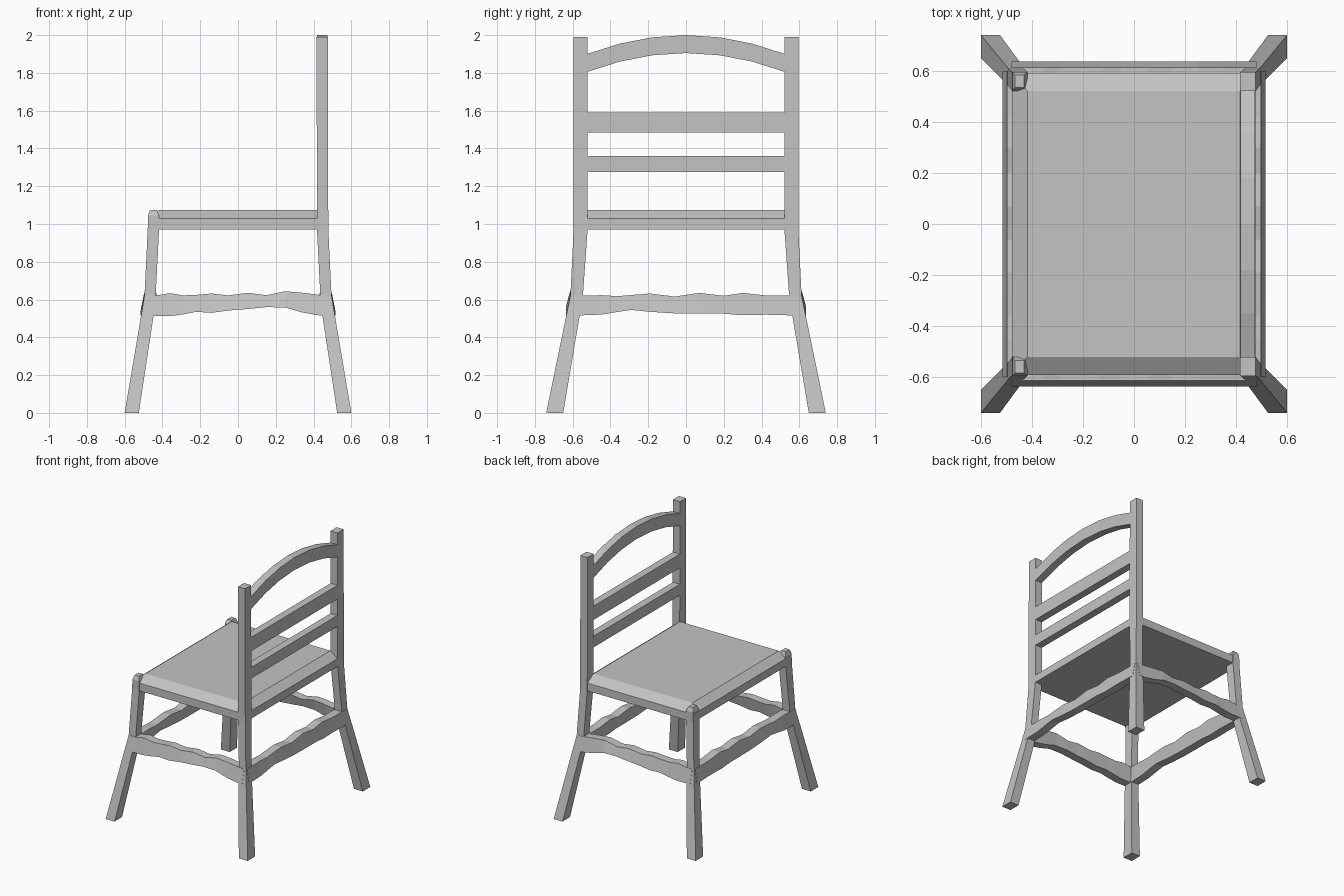
import bpy
import bmesh
from mathutils import Vector

cube = bpy.data.objects.get("Cube")
if cube:
    bpy.data.objects.remove(cube, do_unlink=True)

grey = bpy.data.materials.new("plain grey")
grey.use_nodes = True
colour = (0.55, 0.55, 0.55, 1)
grey.diffuse_color = colour
grey.node_tree.nodes["Principled BSDF"].inputs["Base Color"].default_value = colour


def loft(name, rings):
    """Skin a list of four-cornered rings and cap both ends."""
    bm = bmesh.new()
    loops = [[bm.verts.new(Vector(p)) for p in ring] for ring in rings]
    for a, b in zip(loops, loops[1:]):
        for i in range(len(a)):
            j = (i + 1) % len(a)
            bm.faces.new((a[i], a[j], b[j], b[i]))
    bm.faces.new(loops[0])
    bm.faces.new(loops[-1])
    bmesh.ops.recalc_face_normals(bm, faces=bm.faces)
    mesh = bpy.data.meshes.new(name)
    bm.to_mesh(mesh)
    bm.free()
    mesh.materials.append(grey)
    obj = bpy.data.objects.new(name, mesh)
    bpy.context.collection.objects.link(obj)
    return obj


def rect(x0, x1, y0, y1, z):
    return [(x0, y0, z), (x1, y0, z), (x1, y1, z), (x0, y1, z)]


# Legs: inner x, outer x, inner y, outer y, height
LEG = [(.525, .6, .65, .74, 0), (.447, .513, .563, .634, .515),
       (.436, .495, .546, .612, .62), (.418, .478, .521, .595, .97)]
FRONT_TOP = [(.418, .476, .521, .595, 1.045), (.43, .466, .535, .583, 1.075)]
BACK_TOP = [(.416, .476, .521, .595, 1.99)]

for sx, end, top in ((-1, "front", FRONT_TOP), (1, "back", BACK_TOP)):
    for sy, side in ((-1, "right"), (1, "left")):
        loft(f"{end}_{side}_leg", [rect(sx * a, sx * b, sy * c, sy * d, z)
                                   for a, b, c, d, z in LEG + top])

# Seat with a sloping border
loft("seat", [rect(-.477, .476, -.592, .592, .97),
              rect(-.477, .476, -.592, .592, 1.03),
              rect(-.418, .416, -.521, .521, 1.075)])


# Wavy stretchers: position along the rail, bottom height, top height
SIDE = [(-.48, .515, .62), (-.43, .512, .622), (-.36, .512, .634),
        (-.29, .522, .622), (-.22, .535, .625), (-.14, .53, .632),
        (-.05, .542, .622), (.05, .55, .636), (.15, .56, .623),
        (.25, .558, .644), (.34, .532, .636), (.43, .516, .625), (.48, .515, .62)]
END = [(-.6, .515, .62), (-.45, .52, .623), (-.36, .535, .618),
       (-.29, .545, .624), (-.19, .535, .632), (-.06, .527, .616),
       (.07, .525, .635), (.2, .525, .62), (.3, .517, .635),
       (.42, .52, .622), (.6, .515, .62)]


def stretcher(name, wave, foot, head, along_x):
    rings = []
    for t, low, high in wave:
        inset = -.065 if foot > 0 else .065
        section = [(foot, low), (head, high), (head + inset, high), (foot + inset, low)]
        rings.append([(t, d, z) if along_x else (d, t, z) for d, z in section])
    loft(name, rings)


for s, side, end in ((-1, "right", "front"), (1, "left", "back")):
    stretcher(f"{side}_stretcher", SIDE, s * .636, s * .614, True)
    stretcher(f"{end}_stretcher", END, s * .515, s * .497, False)


# Straight back slats and the arched top rail
def back_rail(name, path):
    loft(name, [[(.417, y, low), (.475, y, low), (.475, y, high), (.417, y, high)]
                for y, low, high in path])


for name, low, high in (("lower_slat", 1.275, 1.36), ("upper_slat", 1.485, 1.59)):
    back_rail(name, [(-.53, low, high), (.53, low, high)])

half = [(.53, 1.803), (.35, 1.86), (.18, 1.893), (0, 1.905)]
arch = [(-y, z) for y, z in half] + half[-2::-1]
back_rail("arched_top_rail", [(y, z, z + .095) for y, z in arch])
